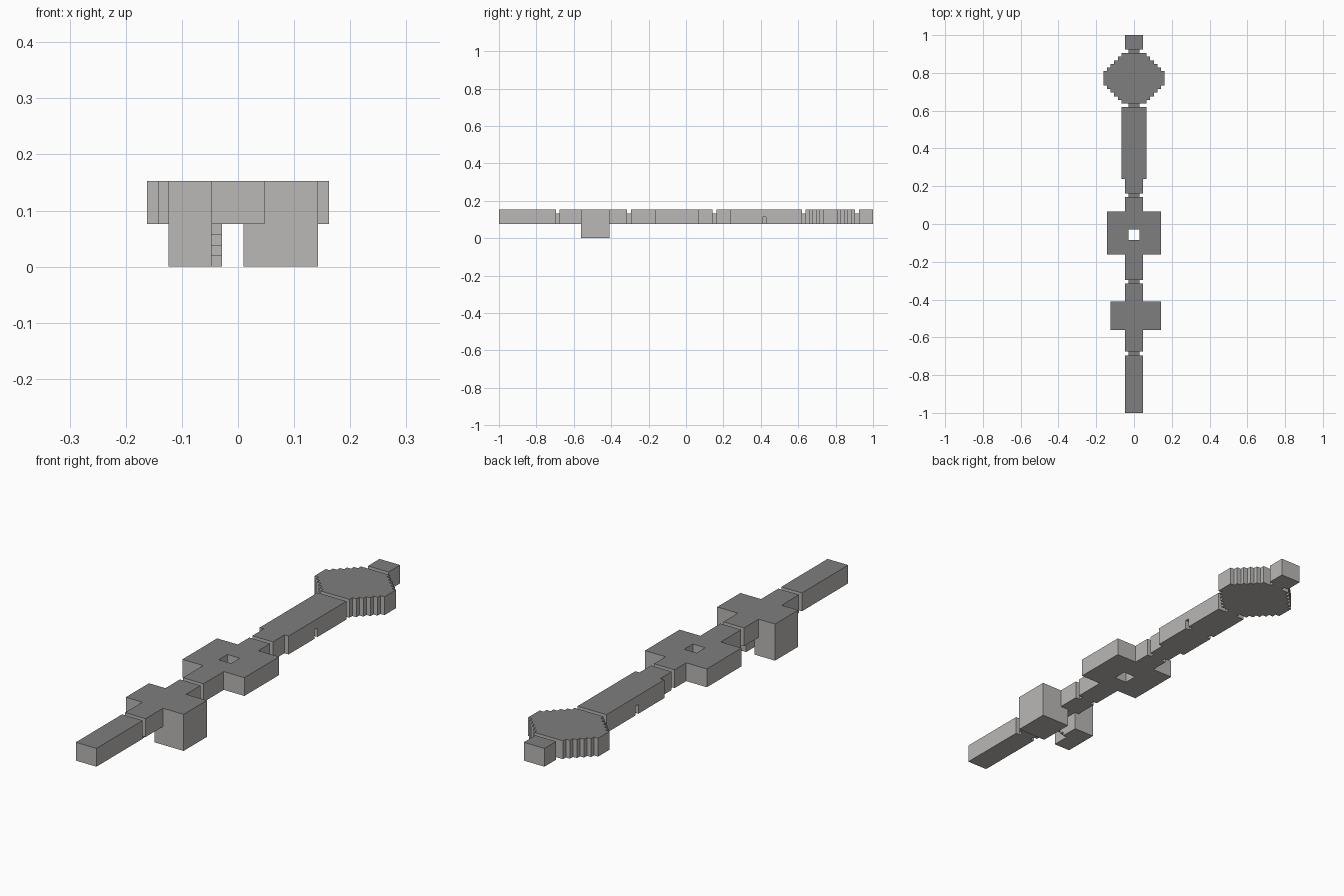
import bpy, bmesh
from mathutils import Vector

if "Cube" in bpy.data.objects:
    bpy.data.objects.remove(bpy.data.objects["Cube"])

U = 2 / 105          # one block; the model is 105 blocks long

def material(name, col):
    m = bpy.data.materials.new(name)
    m.diffuse_color = (*col, 1)
    m.use_nodes = True
    m.node_tree.nodes["Principled BSDF"].inputs["Base Color"].default_value = m.diffuse_color
    return m

SIDE = material("light_grey", (0.49, 0.48, 0.465))
FLAT = material("dark_grey", (0.21, 0.21, 0.21))

def box(x0, x1, y0, y1, z0=4, z1=8):
    """Block cells: x inclusive and centred on 0, y and z half-open."""
    return {(x, y, z) for x in range(x0, x1 + 1)
            for y in range(y0, y1) for z in range(z0, z1)}

parts = {}

# straight bars and end tip
parts["front_bar"] = box(-2, 2, 0, 16)
parts["end_tip"] = box(-2, 2, 101, 105)

# thin lowered necks between the sections
for i, y in enumerate((16, 36, 60, 85, 100)):
    parts[f"neck_{i + 1}"] = box(-1, 1, y, y + 1, 4, 7)

# bracket section with two legs, the left one stepped at its inner front corner
parts["bracket"] = box(-2, 2, 17, 36) | box(-6, 7, 23, 31)
left = box(-6, -3, 23, 31, 0, 4)
for z in range(4):
    left |= box(-2, -2, 27 - z, 31, z, z + 1)
parts["left_leg"] = left
parts["right_leg"] = box(1, 7, 23, 31, 0, 4)

# cross section with a square hole
parts["cross_section"] = (box(-2, 2, 37, 60) | box(-7, 7, 44, 56)) - box(-1, 1, 48, 51)

# wide grip with a small pocket on each side
grip = box(-2, 2, 61, 65) | box(-3, 3, 65, 85)
for x in (-3, 3):
    grip -= box(x, x, 74, 75, 4, 6)
parts["grip"] = grip

# stepped diamond head
head = set()
for k in range(14):
    w = min(3 + k, 3 + 13 - k, 8)
    head |= box(-w, w, 86 + k, 87 + k)
parts["diamond_head"] = head

solid = set().union(*parts.values())

def build(name, cells):
    """Make a mesh from the exposed block faces, then merge flat areas."""
    bm = bmesh.new()
    verts = {}
    for c in cells:
        for a in range(3):
            for s in (-1, 1):
                n = list(c)
                n[a] += s
                if tuple(n) in solid:
                    continue
                b, d = (a + 1) % 3, (a + 2) % 3
                ring = []
                for p, q in ((0, 0), (1, 0), (1, 1), (0, 1))[::s]:
                    k = list(c)
                    k[a] += s > 0
                    k[b] += p
                    k[d] += q
                    k = tuple(k)
                    if k not in verts:
                        verts[k] = bm.verts.new(Vector((k[0] - 0.5, k[1] - 52.5, k[2])) * U)
                    ring.append(verts[k])
                f = bm.faces.new(ring)
                f.material_index = 1 if a == 2 and s > 0 else 0   # only tops are dark
    bmesh.ops.dissolve_limit(bm, angle_limit=0.01, verts=bm.verts[:],
                             edges=bm.edges[:], delimit={'MATERIAL'})
    me = bpy.data.meshes.new(name)
    bm.to_mesh(me)
    bm.free()
    me.materials.append(SIDE)
    me.materials.append(FLAT)
    bpy.context.collection.objects.link(bpy.data.objects.new(name, me))

for name, cells in parts.items():
    build(name, cells)
